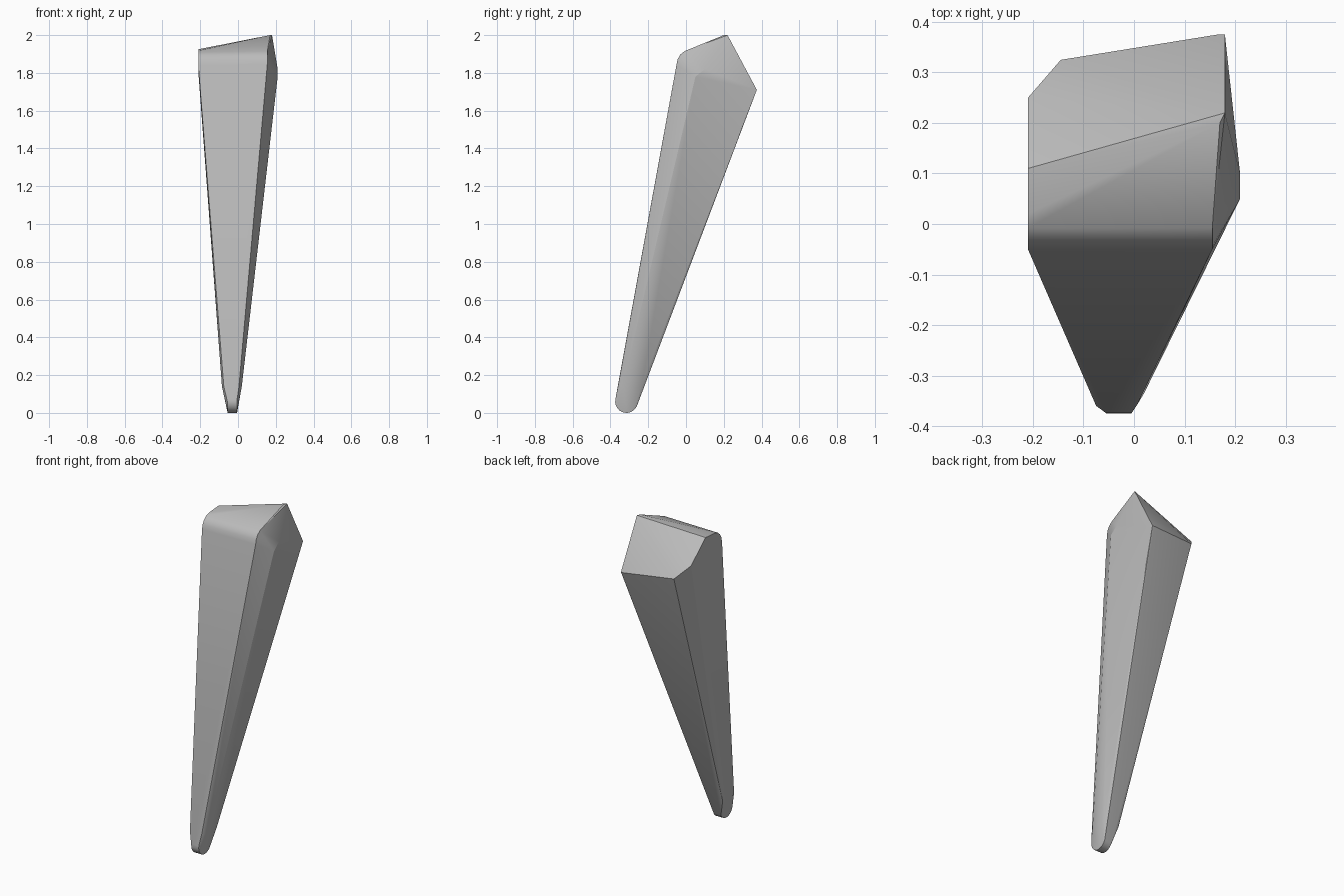
import bpy, bmesh, math

cube = bpy.data.objects.get("Cube")
if cube:
    bpy.data.objects.remove(cube, do_unlink=True)

# Plain grey material
grey = bpy.data.materials.new("plain_grey")
grey.use_nodes = True
colour = (0.5, 0.5, 0.5, 1)
grey.diffuse_color = colour
grey.node_tree.nodes["Principled BSDF"].inputs["Base Color"].default_value = colour

points = []


def edge(x_left, x_right, y, z):
    """Pair of matching left and right points."""
    points.extend([(x_left, y, z), (x_right, y, z)])


# Rounded foot
for i in range(13):
    a = math.radians(170 + i * 15)
    edge(-0.055, -0.005, -0.315 + 0.06 * math.cos(a), 0.06 + 0.06 * math.sin(a))

# Ankle section, chamfered at the front
edge(-0.075, 0.005, -0.36, 0.14)
edge(-0.085, 0.02, -0.335, 0.14)
edge(-0.085, 0.02, -0.235, 0.14)

# Rounded front edge of the head
for y, z in [(-0.05, 1.84), (-0.044, 1.868), (-0.03, 1.892), (-0.008, 1.91), (0.02, 1.92)]:
    points.append((-0.21, y, z - 0.1 * max(0, y)))
    points.append((0.155 + 0.1 * max(0, y), y, z + 0.005))

# Top ridge, side peak and back corners of the head
points += [(-0.21, 0.11, 1.925), (0.17, 0.2, 2.0), (0.18, 0.22, 2.0),
           (0.21, 0.1, 1.82), (0.21, 0.05, 1.78),
           (0.18, 0.375, 1.71), (0.165, 0.375, 1.71),
           (-0.145, 0.325, 1.735), (-0.21, 0.25, 1.805)]

# Skin the sections into a closed solid
bm = bmesh.new()
for p in points:
    bm.verts.new(p)
bmesh.ops.convex_hull(bm, input=bm.verts)
bmesh.ops.delete(bm, geom=[v for v in bm.verts if not v.link_faces], context='VERTS')
bmesh.ops.dissolve_limit(bm, angle_limit=math.radians(1), verts=bm.verts, edges=bm.edges)
bmesh.ops.recalc_face_normals(bm, faces=bm.faces)

mesh = bpy.data.meshes.new("tapered_leg")
bm.to_mesh(mesh)
bm.free()
mesh.materials.append(grey)
leg = bpy.data.objects.new("tapered_leg", mesh)
bpy.context.collection.objects.link(leg)

bpy.ops.object.select_all(action='DESELECT')
leg.select_set(True)
bpy.context.view_layer.objects.active = leg
bpy.ops.object.shade_smooth_by_angle(angle=math.radians(25))
